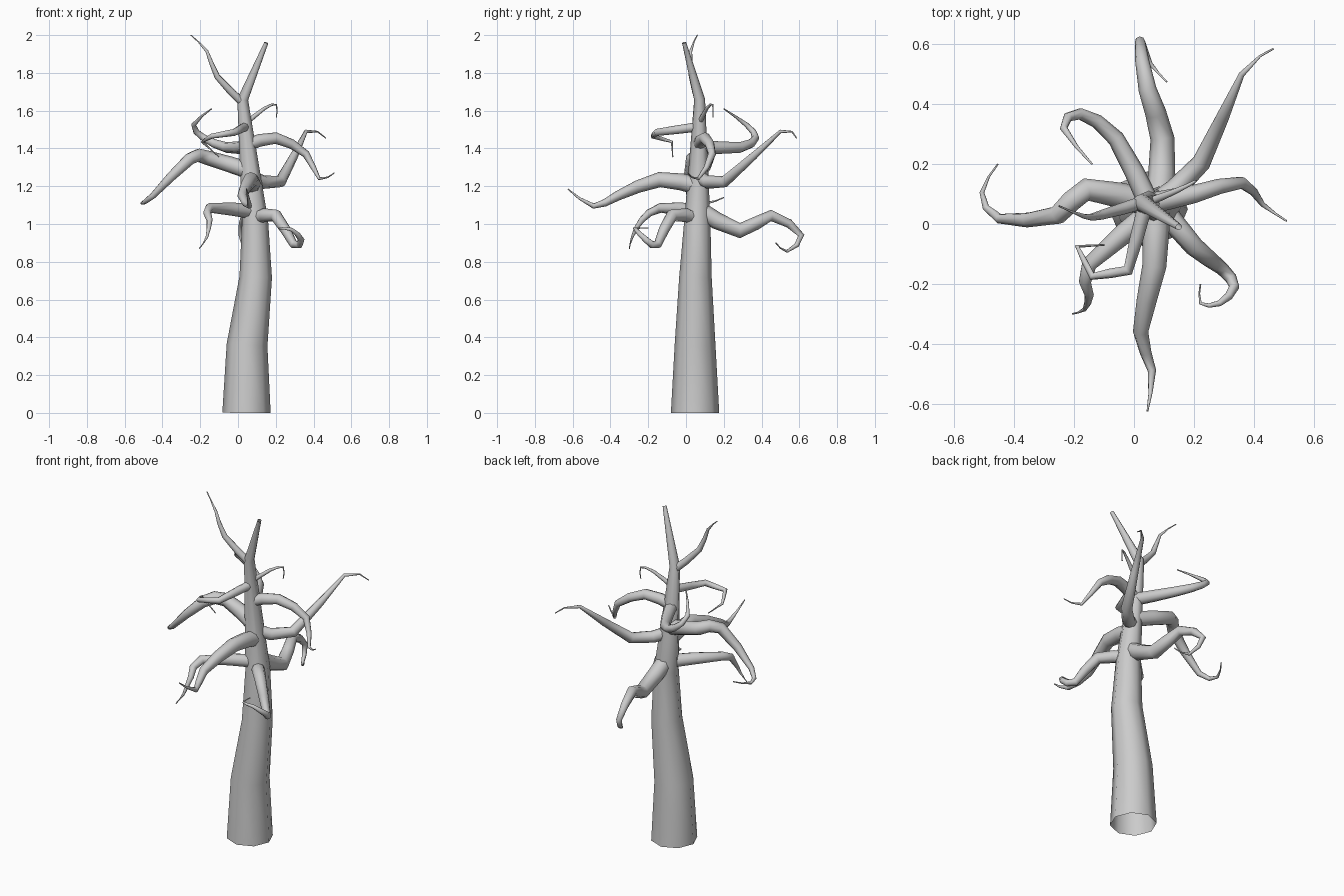
import bpy
from mathutils import Vector

if "Cube" in bpy.data.objects:
    bpy.data.objects.remove(bpy.data.objects["Cube"])

# Trunk axis and thickness: base, bend, shoulder, crown, fork, tip
trunk_axis = [Vector(p) for p in ((.045, .048, 0), (.048, .048, .36), (.094, .05, .72),
                                  (.09, .06, 1.02), (.025, .072, 1.66), (.15, -.01, 1.96))]
trunk_radii = (.128, .108, .086, .069, .029, .011)


# Tapered eight-sided tube along a path
def tube(name, path, radii):
    curve = bpy.data.curves.new(name, 'CURVE')
    curve.dimensions = '3D'
    curve.bevel_depth = 1.0
    curve.bevel_resolution = 2
    spline = curve.splines.new('POLY')
    spline.points.add(len(path) - 1)
    for p, co, r in zip(spline.points, path, radii):
        p.co = (*co, 1)
        p.radius = r
    obj = bpy.data.objects.new(name, curve)
    bpy.context.collection.objects.link(obj)
    bpy.ops.object.select_all(action='DESELECT')
    obj.select_set(True)
    bpy.context.view_layer.objects.active = obj
    bpy.ops.object.convert(target='MESH')
    bpy.ops.object.shade_smooth()


# Point on the trunk axis at a given height
def trunk_at(z):
    for a, b in zip(trunk_axis, trunk_axis[1:]):
        if z <= b.z:
            return a.lerp(b, (z - a.z) / (b.z - a.z))


# Branch growing out of the trunk, with rounded bends and a pointed end
def branch(name, height, radius, *bends, rounded=True):
    pts = [trunk_at(height)] + [Vector(b) for b in bends]
    path = [pts[0]]
    for i in range(len(pts) - 1):
        a, b = pts[i], pts[i + 1]
        mid = (a + b) / 2
        if rounded:
            before, after = pts[max(i - 1, 0)], pts[min(i + 2, len(pts) - 1)]
            mid = mid + (a + b - before - after) / 16
        path += [mid, b]
    dist = [0]
    for a, b in zip(path, path[1:]):
        dist.append(dist[-1] + (b - a).length)
    radii = [max(.003, radius * (1 - (d / dist[-1]) ** 1.5)) for d in dist]
    tube(name, path, radii)


tube("trunk", trunk_axis, trunk_radii)

# Crown
branch("top_fork", 1.64, .022, (-.11, .03, 1.78), (-.165, .025, 1.915), (-.25, .06, 2))
branch("small_twig", 1.53, .014, (.14, .11, 1.612), (.203, .142, 1.632), (.203, .142, 1.565))
branch("hooked_branch", 1.515, .025, (-.02, -.155, 1.485), (-.14, -.175, 1.465),
       (-.19, -.075, 1.435), (-.1, -.07, 1.355), rounded=False)

# Upper branches
branch("right_branch", 1.42, .035, (.2, .1, 1.455), (.36, .138, 1.37),
       (.43, .065, 1.24), (.51, .01, 1.27))
branch("back_left_branch", 1.41, .036, (-.06, .285, 1.405), (-.18, .368, 1.455),
       (-.235, .32, 1.525), (-.14, .2, 1.61))
branch("left_branch", 1.28, .045, (-.16, .115, 1.35), (-.255, .03, 1.345),
       (-.45, .018, 1.15), (-.508, .105, 1.11), (-.455, .2, 1.14))
branch("back_right_branch", 1.25, .037, (.225, .205, 1.225), (.36, .5, 1.49),
       (.465, .585, 1.455))

# Lower branches
branch("front_branch", 1.2, .047, (.068, -.14, 1.235), (.022, -.36, 1.15),
       (.06, -.49, 1.095), (.045, -.625, 1.185))
branch("back_branch", 1.08, .048, (.095, .285, .965), (.045, .45, 1.045),
       (.02, .61, .94), (.055, .535, .855), (.11, .475, .9))
branch("front_left_branch", 1.065, .04, (-.15, -.135, 1.085), (-.15, -.235, 1.02),
       (-.165, -.285, .93), (-.205, -.3, .87))
branch("front_right_branch", 1.03, .038, (.2, -.075, 1.045), (.295, -.15, .892),
       (.335, -.21, .915), (.285, -.265, .97), (.222, -.265, .977), (.222, -.2, .98))
